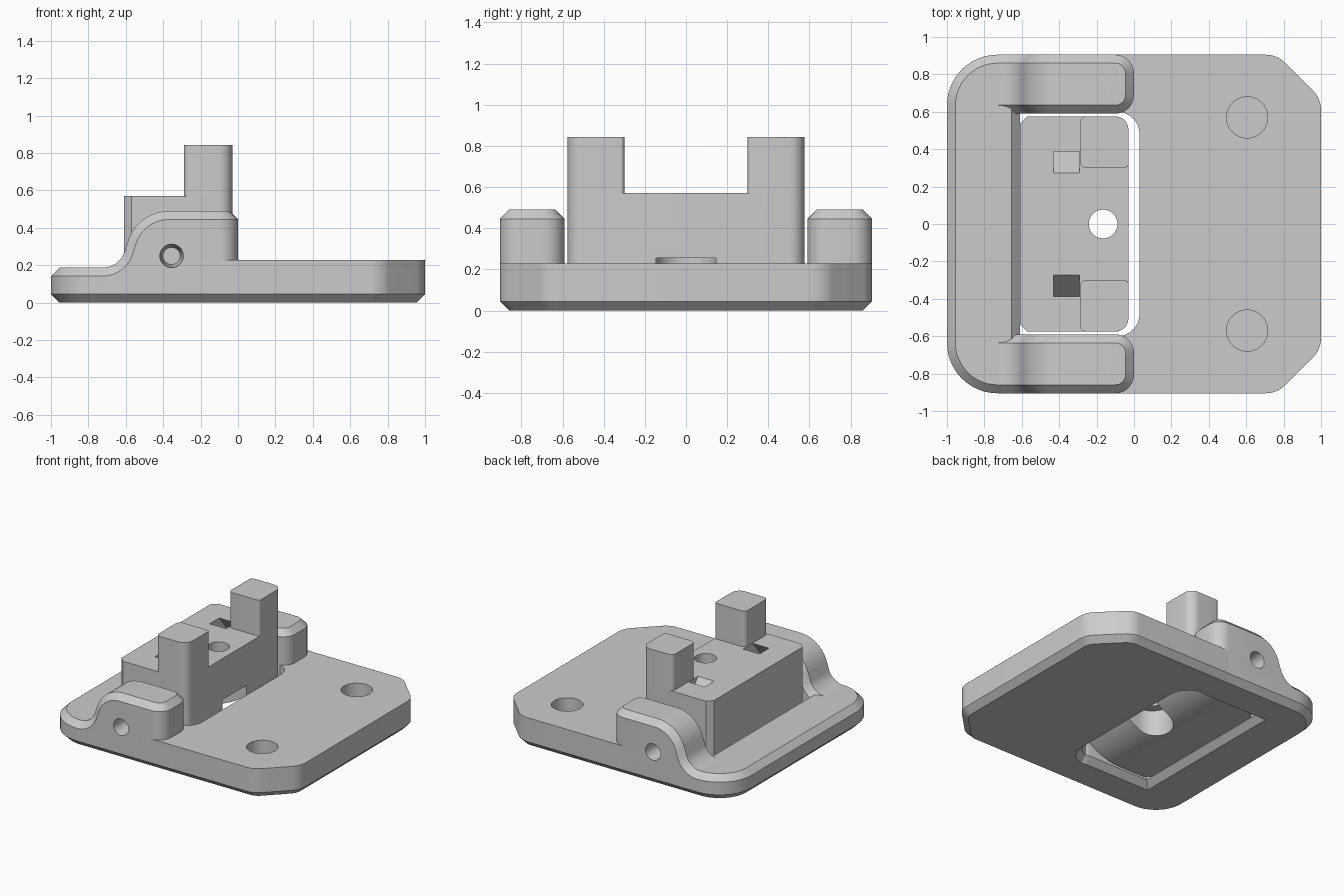
import bpy
import bmesh
import math
from mathutils import Vector

old = bpy.data.objects.get("Cube")
if old:
    bpy.data.objects.remove(old, do_unlink=True)

grey = bpy.data.materials.new("plain_grey")
grey.use_nodes = True
grey.diffuse_color = (0.6, 0.6, 0.6, 1)
grey.node_tree.nodes["Principled BSDF"].inputs["Base Color"].default_value = (0.6, 0.6, 0.6, 1)

CHAMFER = 0.045
WIDE = 0.905      # half depth of the plate
GAP = 0.59        # half depth of the opening
parts = []


def rounded(corners, steps=8):
    """Outline with circular fillets; each corner is (x, y, tangent length)."""
    out = []
    for i, (x, y, t) in enumerate(corners):
        p = Vector((x, y))
        if t == 0:
            out.append(p)
            continue
        a = (Vector(corners[i - 1][:2]) - p).normalized()
        b = (Vector(corners[(i + 1) % len(corners)][:2]) - p).normalized()
        w = math.sin(a.angle(b) / 2)
        for k in range(steps + 1):
            u = k / steps
            c0, c1, c2 = (1 - u) ** 2, 2 * u * (1 - u) * w, u * u
            out.append(((p + a * t) * c0 + p * c1 + (p + b * t) * c2) / (c0 + c1 + c2))
    return out


def prism(outline, low, high, axis="z", side=1):
    """Extrude an outline along an axis; side=-1 mirrors it in y."""
    place = {"z": lambda p, d: (p[0], p[1] * side, d),
             "y": lambda p, d: (p[0], d * side, p[1]),
             "x": lambda p, d: (d, p[0] * side, p[1])}[axis]
    bm = bmesh.new()
    rings = [[bm.verts.new(place(p, d)) for p in outline] for d in (low, high)]
    bm.faces.new(rings[0])
    bm.faces.new(rings[1])
    n = len(outline)
    for i in range(n):
        j = (i + 1) % n
        bm.faces.new((rings[0][i], rings[0][j], rings[1][j], rings[1][i]))
    bmesh.ops.recalc_face_normals(bm, faces=bm.faces)
    return bm


def chamfer_rim(bm, keep=lambda z, x: True):
    """Chamfer edges where a wall meets a top or bottom face."""
    bm.normal_update()
    chosen = []
    for e in bm.edges:
        up = sorted(abs(f.normal.z) for f in e.link_faces)
        mid = (e.verts[0].co + e.verts[1].co) / 2
        if up[0] < 0.01 and up[1] > 0.05 and keep(mid.z, mid.x):
            chosen.append(e)
    bmesh.ops.bevel(bm, geom=chosen, offset=CHAMFER, segments=1,
                    affect="EDGES", clamp_overlap=False)


def add(name, bm):
    mesh = bpy.data.meshes.new(name)
    bm.to_mesh(mesh)
    bm.free()
    mesh.materials.append(grey)
    ob = bpy.data.objects.new(name, mesh)
    bpy.context.collection.objects.link(ob)
    parts.append(ob)
    return ob


def cut(ob, bm):
    cutter = add("cutter", bm)
    parts.remove(cutter)
    cutter.hide_render = True
    mod = ob.modifiers.new("cut", "BOOLEAN")
    mod.operation = "DIFFERENCE"
    mod.solver = "EXACT"
    mod.object = cutter
    bpy.context.view_layer.objects.active = ob
    bpy.ops.object.modifier_apply(modifier=mod.name)
    bpy.data.objects.remove(cutter, do_unlink=True)


def circle(x, y, r, n=40):
    return [(x + r * math.cos(math.tau * i / n), y + r * math.sin(math.tau * i / n))
            for i in range(n)]


# Main plate with clipped corners and two arms under the side lobes
half = [(0.03, GAP + 0.01, 0.12), (-0.2, GAP + 0.01, 0), (-0.2, WIDE, 0),
        (0.765, WIDE, 0.06), (1, 0.67, 0.06)]
mirrored = [(x, -y, t) for x, y, t in reversed(half)]
bm = prism(rounded(half + mirrored), 0, 0.228)
chamfer_rim(bm, lambda z, x: z < 0.01)
plate = add("base_plate", bm)
for s in (1, -1):
    cut(plate, prism(circle(0.605, 0.57, 0.11), 0.07, 0.4, side=s))

# Low rear strip with large round corners
bm = prism(rounded([(-0.61, -WIDE, 0), (-0.61, WIDE, 0),
                    (-1, WIDE, 0.27), (-1, -WIDE, 0.27)], 12), 0, 0.187)
chamfer_rim(bm)
add("end_strip", bm)

# Side lobes with an S-curved top and a screw hole
START = -0.73
lobe_profile = rounded([(START, 0, 0), (0, 0, 0), (0, 0.49, 0),
                        (-0.535, 0.49, 0.165), (-0.635, 0.187, 0.09),
                        (START, 0.187, 0)], 10)
for s, label in ((1, "back"), (-1, "front")):
    bm = prism(lobe_profile, GAP, WIDE, "y", s)
    ends = [e for e in bm.edges if all(abs(v.co.x) < 0.001 for v in e.verts)
            and abs(e.verts[0].co.z - e.verts[1].co.z) > 0.1]
    bmesh.ops.bevel(bm, geom=ends, offset=0.1, segments=7, profile=0.5, affect="EDGES")
    chamfer_rim(bm, lambda z, x: x > START + 0.001)
    lobe = add(label + "_side_lobe", bm)
    bm = prism(circle(-0.355, 0.25, 0.063, 28), 0.7, WIDE + 0.001, "y", s)
    for v in bm.verts:
        if abs(v.co.y) < 0.8:
            v.co.x = -0.355 + (v.co.x + 0.355) * 0.73
            v.co.z = 0.25 + (v.co.z - 0.25) * 0.73
    cut(lobe, bm)

# Centre block with a rounded underside
block = add("centre_block", prism(rounded(
    [(-0.57, -0.575, 0), (-0.03, -0.575, 0.07), (-0.03, 0.575, 0.07),
     (-0.57, 0.575, 0), (-0.61, 0.535, 0), (-0.61, -0.535, 0)]), 0.05, 0.57))
cut(block, prism(rounded([(-0.5, 0, 0), (0.1, 0, 0), (0.1, 0.28, 0),
                          (-0.2, 0.05, 0.15), (-0.5, 0.05, 0)]), -0.8, 0.8, "y"))
# Screw hole and the open nut recess beneath it
cut(block, prism(circle(-0.165, 0, 0.077), -0.1, 0.8))
recess = [(-0.165 + 0.147 * math.cos(a), 0.147 * math.sin(a))
          for a in [math.pi * (0.5 + i / 16) for i in range(17)]]
cut(block, prism([(0.1, 0.147)] + recess + [(0.1, -0.147)], -0.1, 0.255))

for s, label in ((1, "back"), (-1, "front")):
    # Slanted strap slot
    cut(block, prism([(0.255, 0.59), (0.37, 0.59), (0.53, 0.4), (0.415, 0.4)],
                     -0.43, -0.292, "x", s))
    # Upright post
    add(label + "_post", prism(rounded(
        [(-0.29, 0.3, 0.035), (-0.03, 0.3, 0.02),
         (-0.03, 0.575, 0.07), (-0.29, 0.575, 0.035)]), 0.45, 0.843, side=s))

# Smooth the curves, keep the edges sharp
bpy.ops.object.select_all(action="DESELECT")
for ob in parts:
    ob.select_set(True)
bpy.context.view_layer.objects.active = plate
bpy.ops.object.shade_smooth_by_angle(angle=math.radians(25))
